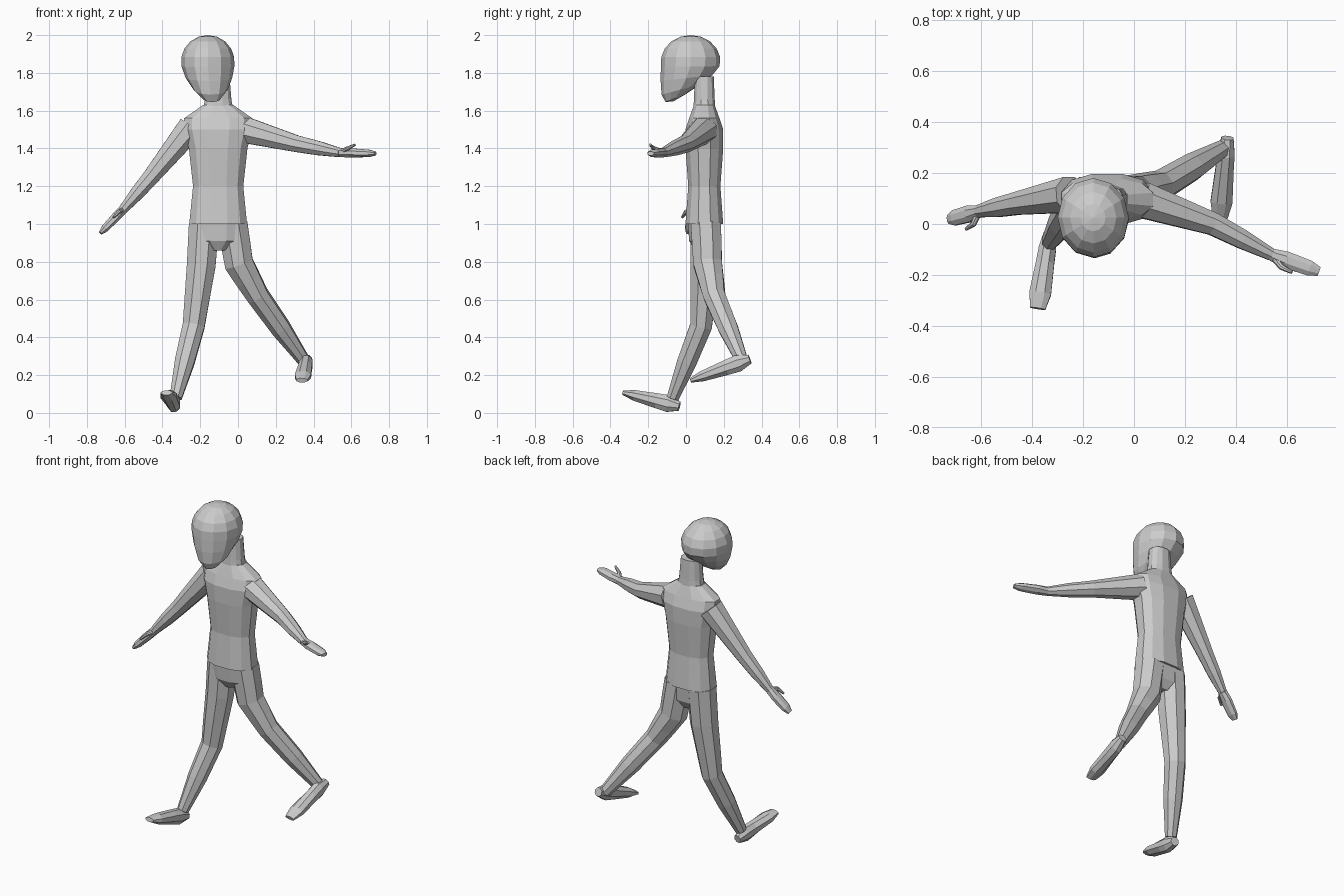
import bpy, bmesh
from math import cos, sin, pi, copysign
from mathutils import Vector

cube = bpy.data.objects.get("Cube")
if cube:
    bpy.data.objects.remove(cube, do_unlink=True)

X, Y, Z = Vector((1, 0, 0)), Vector((0, 1, 0)), Vector((0, 0, 1))


def finish(name, bm):
    """Turn a bmesh into a flat shaded object."""
    bmesh.ops.recalc_face_normals(bm, faces=bm.faces)
    mesh = bpy.data.meshes.new(name)
    bm.to_mesh(mesh)
    bm.free()
    part = bpy.data.objects.new(name, mesh)
    bpy.context.collection.objects.link(part)


def loft(name, rings, side, sides=8, normal=None, power=1):
    """Skin oval rings (centre, half width, half depth) along a path."""
    bm = bmesh.new()
    centres = [centre for centre, width, depth in rings]
    reach = cos(pi / sides) ** power
    loops = []
    for i, (centre, width, depth) in enumerate(rings):
        ahead = centres[min(i + 1, len(rings) - 1)]
        behind = centres[max(i - 1, 0)]
        along = normal or (ahead - behind).normalized()
        across = (side - along * side.dot(along)).normalized()
        upward = along.cross(across)
        loop = []
        for k in range(sides):
            angle = 2 * pi * (k + 0.5) / sides
            c, s = cos(angle), sin(angle)
            c = copysign(abs(c) ** power, c) / reach
            s = copysign(abs(s) ** power, s) / reach
            loop.append(bm.verts.new(centre + across * width * c + upward * depth * s))
        loops.append(loop)
    for low, high in zip(loops, loops[1:]):
        for k in range(sides):
            following = (k + 1) % sides
            bm.faces.new((low[k], low[following], high[following], high[k]))
    bm.faces.new(loops[0])
    bm.faces.new(loops[-1])
    finish(name, bm)


def stack(name, levels):
    """Upright trunk part from levels of (height, half width, half depth)."""
    axis = Vector((-.105, .097, 0))
    rings = [(axis + Z * height, width, depth) for height, width, depth in levels]
    loft(name, rings, X, sides=12, normal=Z, power=.85)


def limb(name, joints, radii, side, swell=1.0):
    """Tapering tube through joints, with an extra ring halfway along each bone."""
    points = [Vector(joint) for joint in joints]
    rings = [(points[0], radii[0], radii[0])]
    for i in range(1, len(points)):
        last = i == len(points) - 1
        middle = (radii[i - 1] + radii[i]) / 2 * (swell if last else 1)
        rings.append(((points[i - 1] + points[i]) / 2, middle, middle))
        rings.append((points[i], radii[i], radii[i]))
    loft(name, rings, side)


def extremity(name, start, end, profile, side):
    """Hand or foot from a profile of (fraction, half width, half height)."""
    start, end = Vector(start), Vector(end)
    rings = [(start.lerp(end, t), width, height) for t, width, height in profile]
    loft(name, rings, side)


def head(name):
    """Ovoid skull whose lower front is drawn down into a chin."""
    bm = bmesh.new()
    bmesh.ops.create_uvsphere(bm, u_segments=12, v_segments=9, radius=1)
    centre = Vector((-.16, .025, 1.86))
    for vert in bm.verts:
        p = vert.co.copy()
        jaw = min(p.z, 0) ** 2
        pull = Vector((.025, -.09, -.07 * (1 - p.y))) * jaw
        vert.co = centre + Vector((p.x * .142, p.y * .158, p.z * .14)) + pull
    finish(name, bm)


# Head and trunk
head("head")
stack("neck", [(1.58, .085, .06), (1.66, .07, .055), (1.78, .06, .05)])
stack("torso", [(1, .153, .1), (1.2, .133, .085), (1.4, .155, .1),
                (1.5, .18, .1), (1.56, .18, .08), (1.63, .08, .055)])
stack("pelvis", [(.86, .04, .05), (.91, .13, .08), (1.03, .145, .09)])

# Arms from shoulder to wrist
arm_radii = (.07, .044, .024)
left_wrist, right_wrist = (.54, -.12, 1.378), (-.61, .05, 1.075)
limb("left_arm", [(.03, .095, 1.5), (.31, 0, 1.425), left_wrist], arm_radii, Y, 1.1)
limb("right_arm", [(-.25, .115, 1.51), (-.46, .08, 1.25), right_wrist], arm_radii, Y, 1.1)

# Hands and thumbs
hand = [(0, .024, .024), (.3, .033, .024), (.8, .03, .02), (1, .018, .01)]
extremity("left_hand", left_wrist, (.727, -.187, 1.373), hand, Y)
extremity("right_hand", right_wrist, (-.728, .018, .952), hand, Y)
thumb_radii = (.014, .011, .006)
limb("left_thumb", [left_wrist, (.58, -.17, 1.4), (.62, -.19, 1.42)], thumb_radii, Y)
limb("right_thumb", [right_wrist, (-.63, 0, 1.065), (-.66, -.02, 1.035)], thumb_radii, Y)

# Legs: the right strides forward, the left trails bent
leg_radii = (.08, .076, .058, .032)
limb("right_leg", [(-.18, .105, 1), (-.195, .1, .78), (-.235, .08, .46),
                   (-.33, -.07, .08)], leg_radii, X, 1.15)
limb("left_leg", [(-.03, .105, 1), (.005, .115, .79), (.105, .15, .62),
                  (.35, .297, .275)], leg_radii, X, 1.15)

# Feet from heel to toe
foot = [(0, .024, .024), (.2, .034, .045), (.4, .036, .04), (.8, .043, .028), (1, .03, .012)]
extremity("right_foot", (-.33, -.035, .035), (-.378, -.332, .107), foot, X)
extremity("left_foot", (.367, .338, .285), (.338, .025, .172), foot, X)
